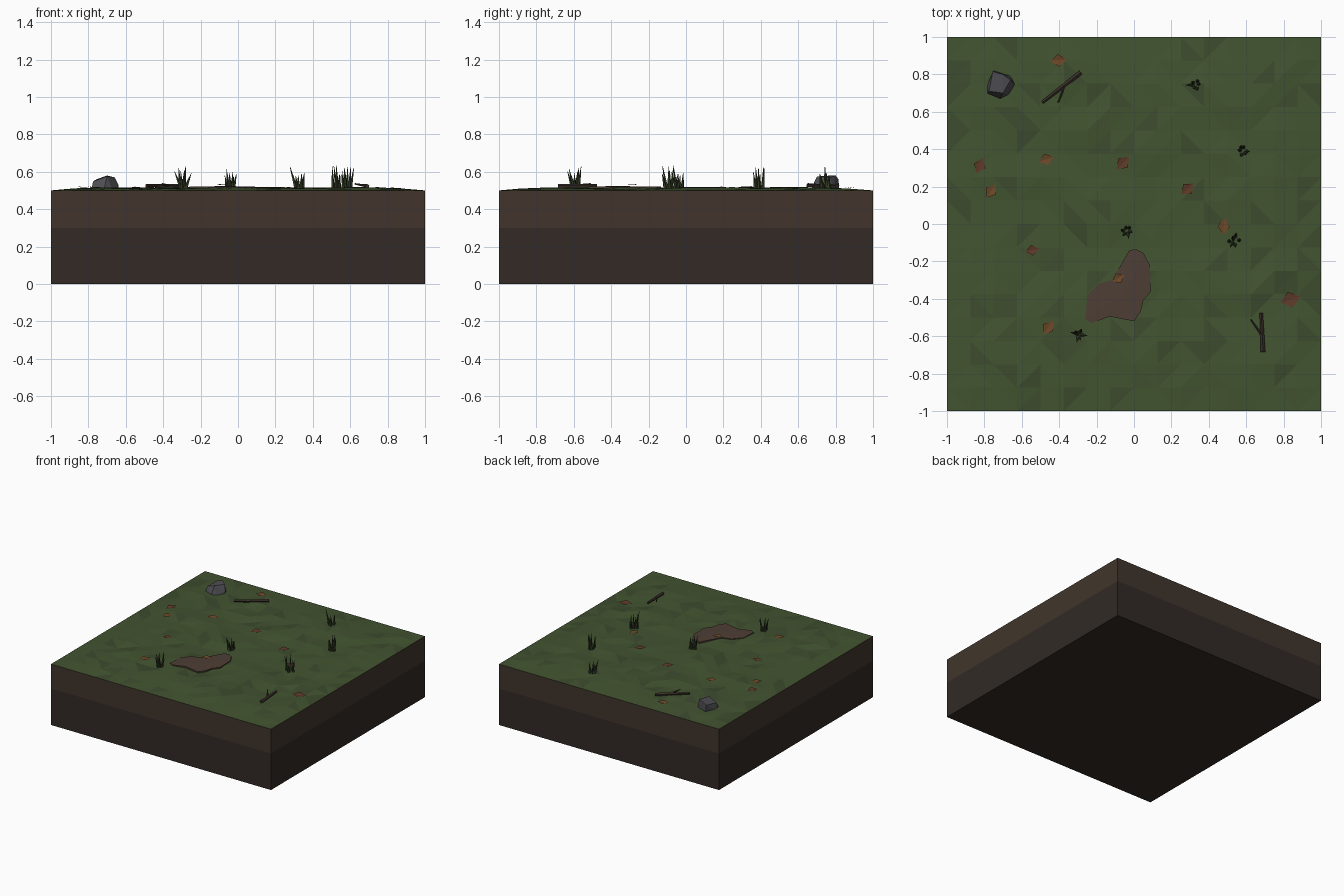
import bpy, bmesh, math, random
from mathutils import Vector, Matrix
from mathutils.bvhtree import BVHTree

if "Cube" in bpy.data.objects:
    bpy.data.objects.remove(bpy.data.objects["Cube"])

random.seed(7)


def material(name, color):
    m = bpy.data.materials.new(name)
    m.diffuse_color = (*color, 1)
    m.use_nodes = True
    m.node_tree.nodes["Principled BSDF"].inputs["Base Color"].default_value = m.diffuse_color
    return m


GRASS = material("grass", (0.055, 0.088, 0.030))
GRASS_DARK = material("grass_dark", (0.046, 0.071, 0.027))
TOPSOIL = material("topsoil", (0.052, 0.036, 0.025))
SUBSOIL = material("subsoil", (0.032, 0.023, 0.019))
DIRT = material("dirt", (0.075, 0.048, 0.036))
STONE = material("stone", (0.075, 0.075, 0.085))
BARK = material("bark", (0.045, 0.032, 0.024))
BLADE = material("blade", (0.035, 0.048, 0.020))
LEAVES = [material("leaf_orange", (0.15, 0.065, 0.022)),
          material("leaf_red", (0.11, 0.042, 0.022))]


def finish(bm, name, *mats):
    me = bpy.data.meshes.new(name)
    bm.to_mesh(me)
    bm.free()
    ob = bpy.data.objects.new(name, me)
    for m in mats:
        me.materials.append(m)
    bpy.context.collection.objects.link(ob)
    return ob


# Soil layers: open bands, only the lower one has a bottom
def soil_layer(name, z0, z1, mat, bottom):
    bm = bmesh.new()
    bmesh.ops.create_cube(bm, size=1, matrix=Matrix.Translation((0, 0, (z0 + z1) / 2))
                          @ Matrix.Diagonal((2, 2, z1 - z0, 1)))
    bm.normal_update()
    drop = [f for f in bm.faces if f.normal.z > 0.5 or (f.normal.z < -0.5 and not bottom)]
    bmesh.ops.delete(bm, geom=drop, context='FACES_ONLY')
    finish(bm, name, mat)


soil_layer("subsoil_layer", 0, 0.3, SUBSOIL, True)
soil_layer("topsoil_layer", 0.3, 0.5, TOPSOIL, False)

# Turf: a jittered, triangulated grid pinned at the rim
bm = bmesh.new()
bmesh.ops.create_grid(bm, x_segments=16, y_segments=16, size=1)
for v in bm.verts:
    edge = 1 - max(abs(v.co.x), abs(v.co.y))
    v.co.z = 0.5 + min(1, edge / 0.2) * random.uniform(0.004, 0.018)
bmesh.ops.triangulate(bm, faces=bm.faces[:], quad_method='SHORT_EDGE')
for f in bm.faces:
    f.material_index = int(random.random() < 0.12)
ground_tree = BVHTree.FromBMesh(bm)
finish(bm, "turf", GRASS, GRASS_DARK)


def ground(x, y):
    return ground_tree.ray_cast(Vector((x, y, 2)), Vector((0, 0, -1)))[0].z


# Bare dirt patch: low slab with an irregular outline
outline = [(0.01, -0.135), (0.05, -0.155), (0.085, -0.22), (0.09, -0.36), (0.05, -0.41),
           (0.035, -0.47), (0.0, -0.52), (-0.13, -0.495), (-0.225, -0.53), (-0.26, -0.51),
           (-0.25, -0.385), (-0.19, -0.32), (-0.115, -0.3), (-0.06, -0.2), (-0.025, -0.14)]
bm = bmesh.new()
rim = [bm.verts.new((x, y, 0.521)) for x, y in outline]
base = [bm.verts.new((x, y, 0.502)) for x, y in outline]
hub = bm.verts.new((-0.06, -0.38, 0.523))
for i in range(len(rim)):
    j = (i + 1) % len(rim)
    bm.faces.new((hub, rim[i], rim[j]))
    bm.faces.new((rim[i], base[i], base[j], rim[j]))
bmesh.ops.recalc_face_normals(bm, faces=bm.faces[:])
finish(bm, "dirt_patch", DIRT)

# Rock: hull over a few corners
bm = bmesh.new()
for p in [(-0.755, 0.815, 0.56), (-0.70, 0.80, 0.58), (-0.66, 0.77, 0.57), (-0.70, 0.70, 0.575),
          (-0.775, 0.71, 0.548), (-0.785, 0.74, 0.50), (-0.75, 0.82, 0.50), (-0.66, 0.79, 0.50),
          (-0.64, 0.74, 0.50), (-0.64, 0.75, 0.53), (-0.67, 0.69, 0.50), (-0.715, 0.67, 0.51),
          (-0.785, 0.695, 0.50)]:
    bm.verts.new(p)
bmesh.ops.convex_hull(bm, input=bm.verts[:])
finish(bm, "rock", STONE)


# Twigs: a tapered stem with one side shoot
def rod(bm, a, b, r1, r2):
    a, b = Vector(a), Vector(b)
    d = b - a
    m = Matrix.Translation((a + b) / 2) @ d.to_track_quat('Z', 'Y').to_matrix().to_4x4()
    bmesh.ops.create_cone(bm, cap_ends=True, segments=5, radius1=r1, radius2=r2,
                          depth=d.length, matrix=m)


def twig(name, a, b, fork, tip):
    bm = bmesh.new()
    rod(bm, (*a, 0.522), (*b, 0.526), 0.013, 0.009)
    rod(bm, (*fork, 0.524), (*tip, 0.535), 0.008, 0.004)
    finish(bm, name, BARK)


twig("twig_back", (-0.285, 0.81), (-0.49, 0.65), (-0.37, 0.745), (-0.405, 0.65))
twig("twig_front", (0.69, -0.685), (0.68, -0.475), (0.685, -0.595), (0.625, -0.51))

# Fallen leaves: small thin diamonds folded along the midrib
leaves = [(-0.405, 0.875, 0.1, 0.042), (-0.825, 0.31, 1.2, 0.042), (-0.47, 0.345, 0.3, 0.04),
          (-0.06, 0.325, 0.8, 0.044), (-0.765, 0.175, 1.0, 0.04), (0.285, 0.187, 0.7, 0.042),
          (0.48, -0.015, 1.5, 0.042), (-0.545, -0.14, 0.2, 0.036), (-0.46, -0.555, 1.0, 0.042),
          (0.835, -0.405, 0.3, 0.054), (-0.085, -0.29, 0.5, 0.036)]
for n, (x, y, ang, r) in enumerate(leaves):
    bm = bmesh.new()
    ring = [bm.verts.new(p) for p in ((r * 1.1, 0, 0), (0, r * 0.8, 0.006),
                                      (-r, 0, 0), (0, -r * 0.8, 0.005))]
    bm.faces.new(ring[:3])
    bm.faces.new((ring[0], ring[2], ring[3]))
    z = max(ground(x, y), 0.523 if n == 10 else 0) + 0.005
    bm.transform(Matrix.Translation((x, y, z)) @ Matrix.Rotation(ang, 4, 'Z'))
    finish(bm, f"leaf_{n + 1}", LEAVES[n % 2])

# Grass tufts: leaning three-sided blades
for n, (x, y) in enumerate([(0.325, 0.745), (0.58, 0.39), (0.535, -0.09),
                            (-0.035, -0.04), (-0.295, -0.59)]):
    bm = bmesh.new()
    for k in range(6):
        a = k * math.tau / 6 + random.uniform(-0.4, 0.4)
        c, s = math.cos(a), math.sin(a)
        r0, r1 = random.uniform(0.008, 0.028), random.uniform(0.022, 0.048)
        bx, by = x + c * r0, y + s * r0
        rod(bm, (bx, by, ground(bx, by) - 0.005),
            (x + c * r1, y + s * r1, random.uniform(0.575, 0.635)), 0.011, 0.001)
    finish(bm, f"grass_tuft_{n + 1}", BLADE)
